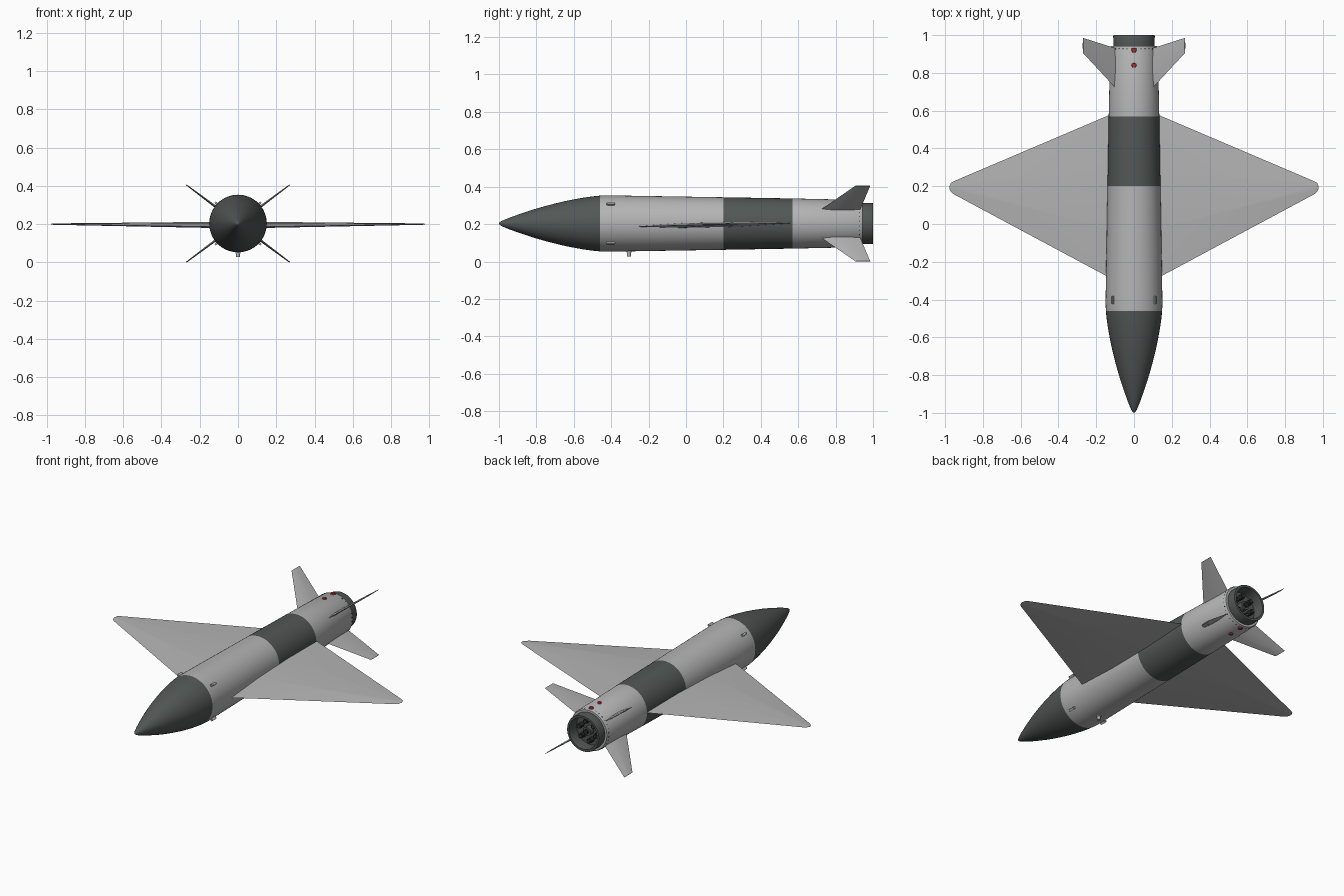
import bpy, bmesh, math
from mathutils import Vector, Matrix

if "Cube" in bpy.data.objects:
    bpy.data.objects.remove(bpy.data.objects["Cube"])

ZC = 0.203  # height of the body axis


def material(name, rgb):
    m = bpy.data.materials.new(name)
    m.diffuse_color = (*rgb, 1)
    m.use_nodes = True
    m.node_tree.nodes["Principled BSDF"].inputs["Base Color"].default_value = m.diffuse_color
    return m


LIGHT = material("light_grey", (0.46, 0.46, 0.46))
DARK = material("dark_grey", (0.085, 0.095, 0.09))
BLACK = material("black", (0.02, 0.02, 0.02))
RED = material("red", (0.45, 0.03, 0.03))


def finish(bm, name, mat, angle=30):
    bmesh.ops.remove_doubles(bm, verts=bm.verts, dist=1e-5)
    bmesh.ops.recalc_face_normals(bm, faces=bm.faces)
    me = bpy.data.meshes.new(name)
    bm.to_mesh(me)
    bm.free()
    me.materials.append(mat)
    me.shade_smooth()
    me.set_sharp_from_angle(angle=math.radians(angle))
    ob = bpy.data.objects.new(name, me)
    bpy.context.collection.objects.link(ob)
    return ob


def revolve(name, profile, mat, seg=64):
    """Spin (y, radius) points about the body axis."""
    bm = bmesh.new()
    vs = [bm.verts.new((r, y, ZC)) for y, r in profile]
    es = [bm.edges.new(p) for p in zip(vs, vs[1:])]
    bmesh.ops.spin(bm, geom=vs + es, cent=(0, 0, ZC), axis=(0, 1, 0),
                   angle=math.tau, steps=seg)
    return finish(bm, name, mat)


def cylinder(name, pos, axis, radius, length, mat, seg=16, top=1.0):
    bm = bmesh.new()
    rot = Vector((0, 0, 1)).rotation_difference(Vector(axis)).to_matrix().to_4x4()
    bmesh.ops.create_cone(bm, cap_ends=True, segments=seg, radius1=radius,
                          radius2=radius * top, depth=length,
                          matrix=Matrix.Translation(pos) @ rot)
    return finish(bm, name, mat)


def blade(name, sections, mat):
    """Loft diamond-like sections: (origin, lead y, trail y, lead z, trail z, thickness)."""
    bm = bmesh.new()
    rings = []
    for x, y0, y1, z0, z1, t in sections:
        ring = []
        for f, s in ((0, 0), (.3, 1), (.65, 1), (1, 0), (.65, -1), (.3, -1)):
            ring.append(bm.verts.new((x, y0 + (y1 - y0) * f,
                                      z0 + (z1 - z0) * f + s * t / 2)))
        rings.append(ring)
    for a, b in zip(rings, rings[1:]):
        for i in range(6):
            j = (i + 1) % 6
            bm.faces.new((a[i], a[j], b[j], b[i]))
    bm.faces.new(rings[0])
    bm.faces.new(rings[-1])
    return finish(bm, name, mat, 20)


def radius_at(y):
    return 0.15 - 0.0165 * max(0, y + 0.38) / 1.0 if y < 0.57 else 0.134 - 0.022 * (y - 0.57)


# Body sections
revolve("nose_cone", [(-1, 0), (-.996, .007), (-.985, .014), (-.95, .029), (-.9, .047),
                      (-.85, .064), (-.8, .080), (-.75, .094), (-.7, .107), (-.65, .119),
                      (-.6, .129), (-.55, .138), (-.5, .145), (-.46, .149)], DARK)
revolve("forward_body", [(-.46, .149), (-.42, .1505), (-.38, .15), (.2, radius_at(.2))], LIGHT)
revolve("dark_band", [(.2, radius_at(.2)), (.57, .134)], DARK)
revolve("rear_body", [(.57, .134), (.935, .126), (.943, .122), (.943, .1)], LIGHT)
revolve("tail_ring", [(.94, .109), (.995, .11), (1, .108), (1, .095), (.99, .093),
                      (.93, .093), (.93, 0)], DARK)

# Wings and tail fins
for side, label in ((1, "right"), (-1, "left")):
    wing = blade(label + "_wing", [(.10, -.30, .59, .186, .206, .026),
                                   (.955, .158, .226, .198, .202, .006),
                                   (.970, .172, .217, .198, .202, .005),
                                   (.977, .186, .200, .200, .200, .002)], LIGHT)
    if side < 0:
        wing.data.transform(Matrix.Scale(-1, 4, (1, 0, 0)))
        wing.data.flip_normals()

for i, ang in enumerate((36.8, 143.2, 216.8, 323.2)):
    fin = blade(f"tail_fin_{i + 1}", [(.10, .70, .925, 0, 0, .014),
                                      (.325, .895, .982, 0, 0, .006),
                                      (.337, .905, .986, 0, 0, .005)], LIGHT)
    fin.data.transform(Matrix.Translation((0, 0, ZC)) @
                       Matrix.Rotation(-math.radians(ang), 4, 'Y'))

# Four small lugs behind the nose
for i, ang in enumerate((43, 137, 223, 317)):
    bm = bmesh.new()
    bmesh.ops.create_cube(bm, size=1, matrix=Matrix.Translation((.152, -.402, 0)) @
                          Matrix.Diagonal((.022, .044, .014, 1)))
    bmesh.ops.bevel(bm, geom=bm.edges[:], offset=.003, segments=2, affect='EDGES')
    lug = finish(bm, f"lug_{i + 1}", LIGHT)
    lug.data.transform(Matrix.Translation((0, 0, ZC)) @
                       Matrix.Rotation(-math.radians(ang), 4, 'Y'))

# Pin below the body
cylinder("belly_pin", (0, -.305, .045), (0, 0, 1), .010, .035, LIGHT)
cylinder("belly_pin_base", (0, -.305, .053), (0, 0, 1), .014, .012, LIGHT)

# Red studs above and below the tail
for s, label in ((1, "top"), (-1, "bottom")):
    for k, y in enumerate((.84, .92)):
        cylinder(f"red_stud_{label}_{k + 1}", (0, y, ZC + s * .128), (0, 0, s),
                 .014, .012, RED, top=.8)

# Screws around the tail joint
for i in range(32):
    a = math.tau * (i + .5) / 32
    d = Vector((math.cos(a), 0, math.sin(a)))
    cylinder(f"screw_{i + 1}", d * .1257 + Vector((0, .928, ZC)), d, .0035, .003, DARK, 8)

# Fittings inside the tail opening
cylinder("tail_hub", (0, .945, ZC), (0, 1, 0), .026, .04, DARK, 24)
cylinder("tail_hub_core", (0, .955, ZC), (0, 1, 0), .015, .04, BLACK, 16)
for i in range(6):
    a = math.tau * i / 6 + .3
    pos = (.058 * math.cos(a), .945, ZC + .058 * math.sin(a))
    cylinder(f"tail_connector_{i + 1}", pos, (0, 1, 0), .015, .034, BLACK, 16)
    cylinder(f"tail_connector_pin_{i + 1}", pos, (0, 1, 0), .007, .05, DARK, 12)
